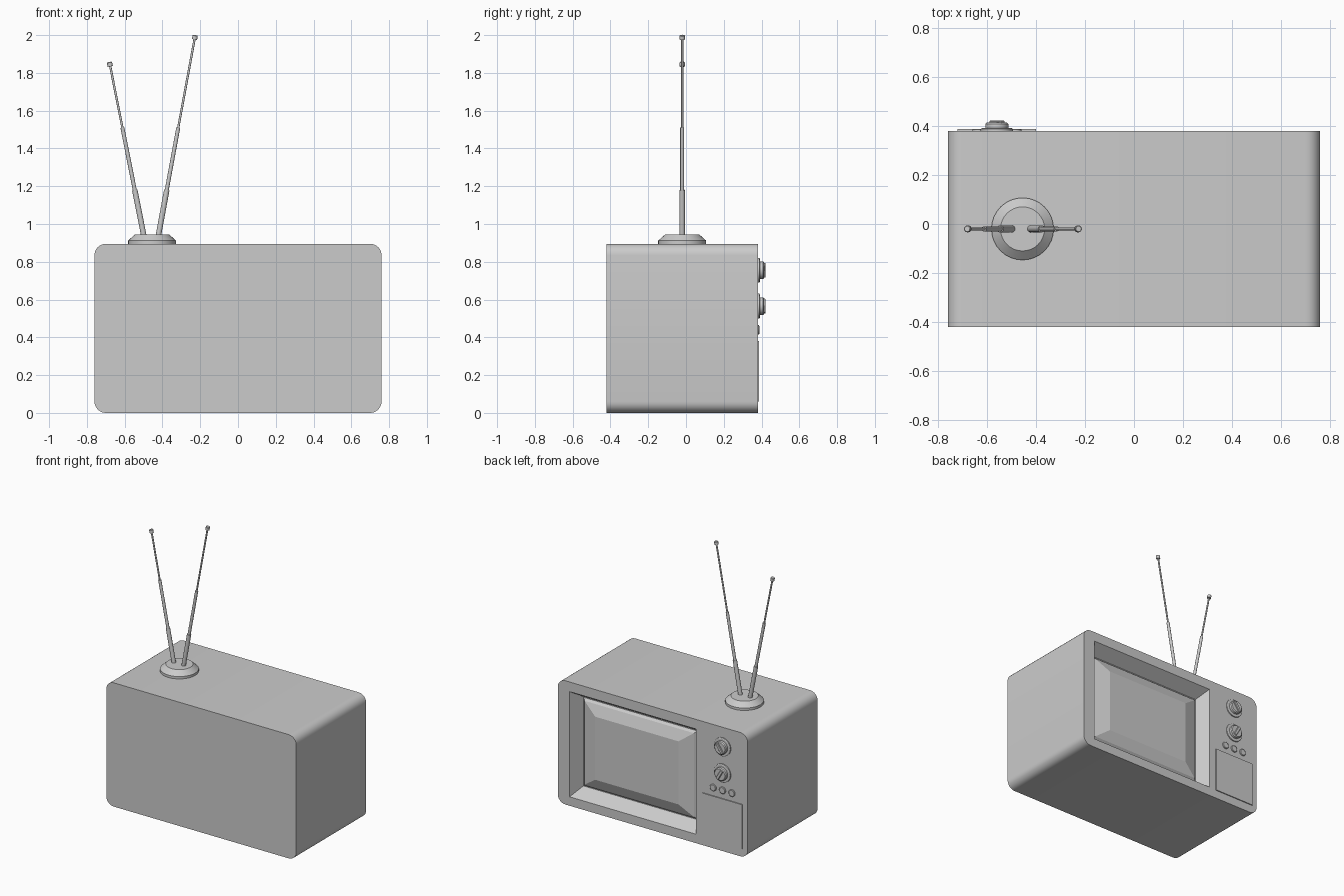
import bpy, bmesh, math
from mathutils import Vector, Matrix

if "Cube" in bpy.data.objects:
    bpy.data.objects.remove(bpy.data.objects["Cube"])

FRONT = 0.38   # y of the screen side
BACK = -0.42


def finish(bm, name, smooth=True):
    bmesh.ops.recalc_face_normals(bm, faces=bm.faces)
    me = bpy.data.meshes.new(name)
    bm.to_mesh(me)
    bm.free()
    ob = bpy.data.objects.new(name, me)
    bpy.context.collection.objects.link(ob)
    if smooth:
        bpy.ops.object.select_all(action='DESELECT')
        ob.select_set(True)
        bpy.context.view_layer.objects.active = ob
        bpy.ops.object.shade_smooth_by_angle(angle=math.radians(30))
    return ob


def lathe(name, profile, origin, axis, sides=32):
    """Stack of rings (radius, height) along an axis, capped at both ends."""
    bm = bmesh.new()
    rot = Vector((0, 0, 1)).rotation_difference(Vector(axis)).to_matrix()
    rings = []
    for r, h in profile:
        rings.append([bm.verts.new(Vector(origin) + rot @ Vector(
            (r * math.cos(2 * math.pi * i / sides), r * math.sin(2 * math.pi * i / sides), h)))
            for i in range(sides)])
    for a, b in zip(rings, rings[1:]):
        for i in range(sides):
            j = (i + 1) % sides
            bm.faces.new((a[i], a[j], b[j], b[i]))
    bm.faces.new(rings[0])
    bm.faces.new(rings[-1])
    return finish(bm, name)


def box(name, centre, size, turn=0, bevel=0):
    bm = bmesh.new()
    bmesh.ops.create_cube(bm, size=1, matrix=Matrix.Translation(centre)
                          @ Matrix.Rotation(turn, 4, 'Y') @ Matrix.Diagonal((*size, 1)))
    if bevel:
        bmesh.ops.bevel(bm, geom=bm.edges[:], offset=bevel, segments=1, affect='EDGES')
    return finish(bm, name, False)


def rect(bm, inset_x, inset_z, y):
    """Screen-opening rectangle, inset and placed at depth y."""
    x0, x1, z0, z1 = -0.345 + inset_x, 0.665 - inset_x, 0.065 + inset_z, 0.825 - inset_z
    return [bm.verts.new((x, y, z)) for x, z in ((x0, z0), (x1, z0), (x1, z1), (x0, z1))]


def bridge(bm, a, b):
    for i in range(len(a)):
        j = (i + 1) % len(a)
        bm.faces.new((a[i], a[j], b[j], b[i]))


# cabinet: rounded-rectangle profile run front to back
bm = bmesh.new()
R, HW, TOP = 0.06, 0.76, 0.895
outline = []
for cx, cz, start in ((HW - R, TOP - R, 0), (-HW + R, TOP - R, 90),
                      (-HW + R, R, 180), (HW - R, R, 270)):
    for k in range(7):
        a = math.radians(start + 15 * k)
        outline.append((cx + R * math.cos(a), cz + R * math.sin(a)))
back = [bm.verts.new((x, BACK, z)) for x, z in outline]
front = [bm.verts.new((x, FRONT, z)) for x, z in outline]
bridge(bm, back, front)
bm.faces.new(back)
bm.faces.new(front)
cabinet = finish(bm, "cabinet")

# tapered recess cut for the screen
bm = bmesh.new()
near, mouth, deep = rect(bm, -0.026, -0.032, FRONT + 0.05), None, rect(bm, 0.047, 0.057, FRONT - 0.09)
bridge(bm, near, deep)
bm.faces.new(near)
bm.faces.new(deep)
cutter = finish(bm, "recess_cutter", False)
cut = cabinet.modifiers.new("recess", 'BOOLEAN')
cut.object = cutter
cut.solver = 'EXACT'
bpy.context.view_layer.objects.active = cabinet
bpy.ops.object.modifier_apply(modifier="recess")
bpy.data.objects.remove(cutter)

# bulging picture tube
bm = bmesh.new()
levels = [rect(bm, 0.047 + ix, 0.057 + iz, FRONT - 0.095 + d)
          for ix, iz, d in ((0, 0, 0), (0.02, 0.02, 0.02), (0.125, 0.095, 0.05))]
for a, b in zip(levels, levels[1:]):
    bridge(bm, a, b)
bm.faces.new(levels[0])
bm.faces.new(levels[-1])
finish(bm, "screen", False)

# two channel knobs with grip bars
for i, (z, turn) in enumerate(((0.755, 35), (0.565, -30))):
    lathe(f"knob_{i}", [(0.066, -0.005), (0.066, 0.008), (0.061, 0.011), (0.047, 0.011),
                        (0.047, 0.028), (0.041, 0.034)], (-0.56, FRONT, z), (0, 1, 0))
    box(f"knob_grip_{i}", (-0.56, FRONT + 0.034, z), (0.022, 0.016, 0.082),
        math.radians(turn), 0.003)

# three small push buttons
for i in range(3):
    lathe(f"button_{i}", [(0.025, -0.005), (0.025, 0.005), (0.021, 0.008)],
          (-0.635 + 0.075 * i, FRONT, 0.44), (0, 1, 0), 20)

# speaker panel
box("speaker_panel", (-0.56, FRONT, 0.22), (0.32, 0.014, 0.32))

# antenna base
lathe("antenna_base", [(0.127, 0.89), (0.127, 0.912), (0.09, 0.945)],
      (-0.455, -0.02, 0), (0, 0, 1))

# telescopic antenna rods, each three sections and a tip
for side, foot, tip in (("left", (-0.495, 0.92), (-0.681, 1.858)),
                        ("right", (-0.425, 0.92), (-0.226, 2.0))):
    a, b = Vector((foot[0], -0.02, foot[1])), Vector((tip[0], -0.02, tip[1]))
    d = b - a
    n = d.length
    s1, s2 = (n * (z - a.z) / d.z for z in (1.18, 1.51))
    lathe(f"{side}_antenna", [(0.0145, 0), (0.0145, s1), (0.0105, s1), (0.0105, s2),
                              (0.006, s2), (0.006, n - 0.024), (0.014, n - 0.024),
                              (0.014, n - 0.004), (0.011, n)], a, d.normalized(), 16)
